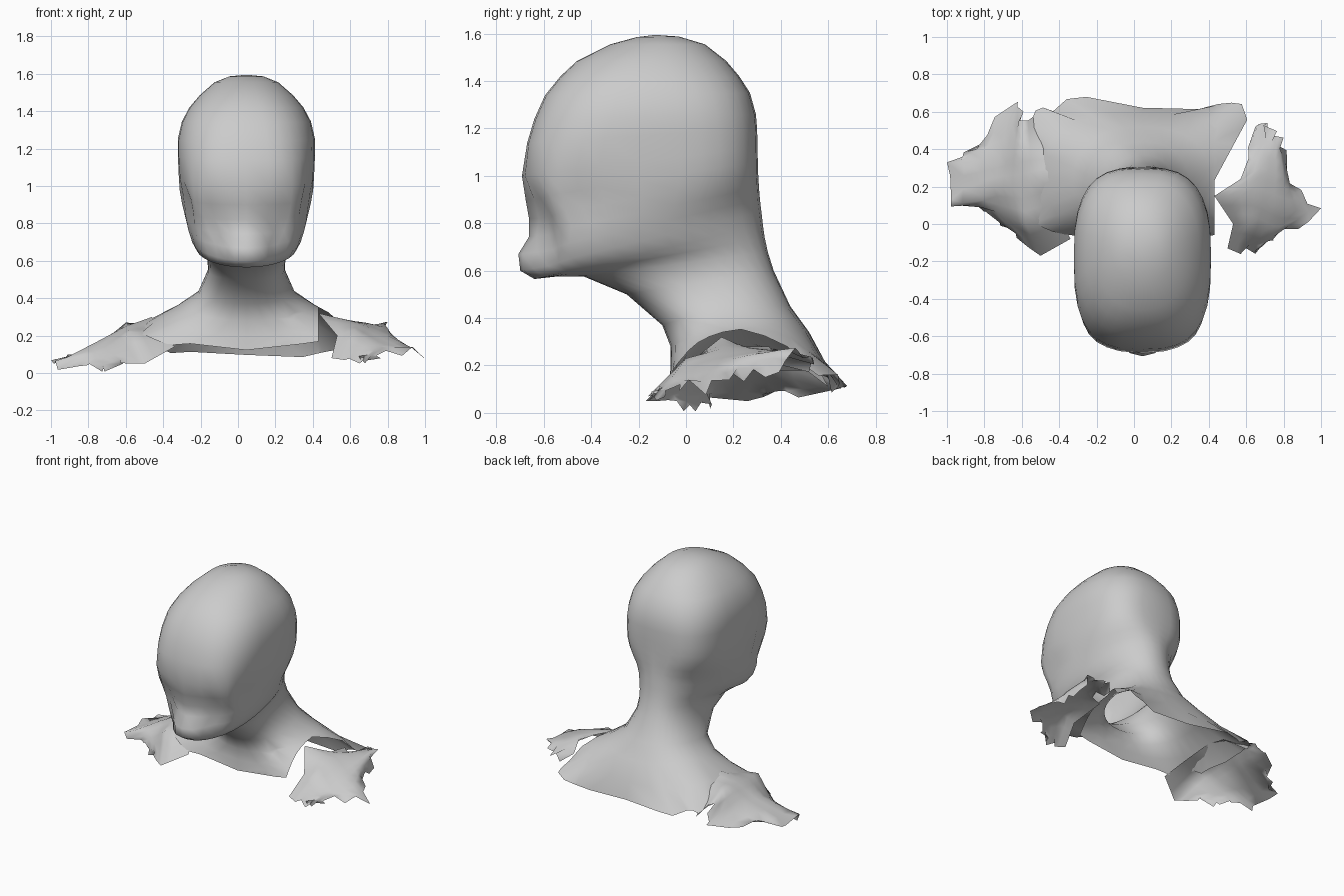
import bpy, bmesh, math, random
from mathutils import Vector

random.seed(4)
cube = bpy.data.objects.get("Cube")
if cube:
    bpy.data.objects.remove(cube)

CENTRE_X = 0.045
SIDES = 32

grey = bpy.data.materials.new("clay grey")
grey.use_nodes = True
colour = (0.6, 0.6, 0.6, 1)
grey.diffuse_color = colour
grey.node_tree.nodes["Principled BSDF"].inputs["Base Color"].default_value = colour


def finish(bm, name):
    mesh = bpy.data.meshes.new(name)
    bm.to_mesh(mesh)
    bm.free()
    mesh.materials.append(grey)
    for poly in mesh.polygons:
        poly.use_smooth = True
    obj = bpy.data.objects.new(name, mesh)
    bpy.context.scene.collection.objects.link(obj)


def bridge(bm, rows, closed):
    for a, b in zip(rows, rows[1:]):
        count = len(a)
        for i in range(count if closed else count - 1):
            j = (i + 1) % count
            bm.faces.new((a[i], b[i], b[j], a[j]))


def ring(bm, front_y, front_z, back_y, back_z, half_width, power, lift=0):
    """Tilted rounded-square loop from a front point to a back point."""
    loop = []
    for i in range(SIDES):
        t = math.tau * i / SIDES
        s, c = math.sin(t), math.cos(t)
        sx = math.copysign(abs(c) ** (2 / power), c)
        sy = math.copysign(abs(s) ** (2 / power), s)
        f = (sy + 1) / 2
        loop.append(bm.verts.new((
            CENTRE_X + half_width * sx,
            front_y + (back_y - front_y) * f,
            front_z + (back_z - front_z) * f + lift * sx * sx)))
    return loop


def dent(bm, centre, radius, push):
    """Soft local push of the surface, mirrored on both sides of the face."""
    for side in (-1, 1):
        spot = Vector((CENTRE_X + side * centre[0], centre[1], centre[2]))
        for v in bm.verts:
            w = math.exp(-((v.co - spot).length / radius) ** 2)
            v.co += Vector((side * push[0], push[1], push[2])) * w


# Loops: front y, front z, back y, back z, half width, squareness
HEAD = [
    (-.21, 1.585, -.03, 1.588, .09, 2),
    (-.32, 1.555, .08, 1.555, .17, 2.1),
    (-.46, 1.485, .17, 1.485, .25, 2.2),
    (-.53, 1.42, .225, 1.42, .305, 2.4),
    (-.595, 1.34, .27, 1.35, .345, 2.6),
    (-.64, 1.24, .295, 1.26, .367, 2.7),
    (-.67, 1.14, .3, 1.2, .367, 2.9),
    (-.695, 1, .302, 1.12, .362, 3),
    (-.69, .9, .303, 1.06, .357, 3),
    (-.68, .82, .305, 1, .345, 2.8),
    (-.672, .745, .308, .95, .33, 2.5),
    (-.71, .67, .312, .9, .315, 2.2),
    (-.7, .6, .318, .85, .295, 2.1),
    (-.64, .565, .325, .79, .27, 2.1),
    (-.55, .575, .332, .74, .24, 2.2),
    (-.43, .575, .345, .68, .21, 2.3),
]
NECK = [
    (-.25, .5, .37, .6, .205, 2.3),
    (-.1, .37, .44, .45, .26, 2.3, .02),
    (-.065, .28, .52, .34, .37, 2.3, .05),
    (-.065, .2, .59, .21, .52, 2.8, .08),
    (-.07, .12, .64, .08, .62, 4.5, .09),
]

# Head, neck and upper back as one skin
bm = bmesh.new()
rows = [ring(bm, *r) for r in HEAD + NECK]
bridge(bm, rows, True)
crown = bm.verts.new((CENTRE_X, -.13, 1.595))
for i in range(SIDES):
    bm.faces.new((crown, rows[0][i], rows[0][(i + 1) % SIDES]))

# Eye sockets, temples, cheeks beside the muzzle
dent(bm, (.17, -.65, .84), .12, (0, .07, 0))
dent(bm, (.34, -.45, .9), .1, (-.04, 0, 0))
dent(bm, (.19, -.64, .68), .09, (-.02, .06, 0))

# Frayed lower edge
for v in rows[-1]:
    if v.co.y > .5:
        v.co.y += random.uniform(-.04, .06)
    v.co.z += random.uniform(-.02, .02)

# Tear beside the left shoulder, cut along two straight lines
tear = [(Vector((.43, 0, 0)), Vector((1, 0, 0))),
        (Vector((.45, .27, 0)), Vector((1, -.54, 0)))]
for point, normal in tear:
    low = [f for f in bm.faces if f.calc_center_median().z < .42]
    low += list({e for f in low for e in f.edges}) + list({v for f in low for v in f.verts})
    bmesh.ops.bisect_plane(bm, geom=low, plane_co=point, plane_no=normal)
gap = [f for f in bm.faces if f.calc_center_median().z < .42
       and all((f.calc_center_median() - p).dot(n) > 0 for p, n in tear)]
bmesh.ops.delete(bm, geom=gap, context="FACES")
bmesh.ops.recalc_face_normals(bm, faces=bm.faces)
finish(bm, "head_and_neck")


def shoulder_flap(name, strips):
    """Torn sheet lofted between strips that run front to back."""
    bm = bmesh.new()
    bridge(bm, [[bm.verts.new(p) for p in s] for s in strips], False)
    bmesh.ops.subdivide_edges(bm, edges=bm.edges[:], cuts=2, use_grid_fill=True)
    for v in bm.verts:
        if v.is_boundary and abs(v.co.x) > .58:
            v.co += Vector([random.uniform(-.03, .03) for _ in range(3)])
        v.co.x = max(-1, min(1, v.co.x))
        v.co.z = max(0, v.co.z)
    bmesh.ops.recalc_face_normals(bm, faces=bm.faces)
    if sum(f.normal.z for f in bm.faces) < 0:
        bmesh.ops.reverse_faces(bm, faces=bm.faces)
    finish(bm, name)


shoulder_flap("left_shoulder", [
    [(.5, -.13, .08), (.53, 0, .2), (.43, .15, .32), (.57, .24, .28), (.66, .5, .2)],
    [(.57, -.16, .07), (.62, 0, .23), (.64, .15, .27), (.68, .3, .27), (.72, .52, .25)],
    [(.66, -.14, .07), (.73, -.06, .15), (.8, .08, .2), (.8, .25, .24), (.77, .48, .28)],
    [(.7, -.1, .08), (.8, -.04, .13), (1, .06, .1), (.85, .2, .16), (.81, .35, .16)],
])
shoulder_flap("right_shoulder", [
    [(-.34, -.08, .14), (-.4, .05, .22), (-.46, .25, .3), (-.46, .4, .26), (-.5, .6, .11)],
    [(-.5, -.17, .05), (-.58, 0, .22), (-.6, .2, .25), (-.6, .4, .27), (-.6, .53, .24)],
    [(-.6, -.1, .05), (-.7, .05, .12), (-.75, .2, .17), (-.72, .35, .17), (-.65, .66, .08)],
    [(-.73, 0, .02), (-.8, .09, .06), (-1, .07, .04), (-1, .32, .05), (-.85, .38, .1)],
])
